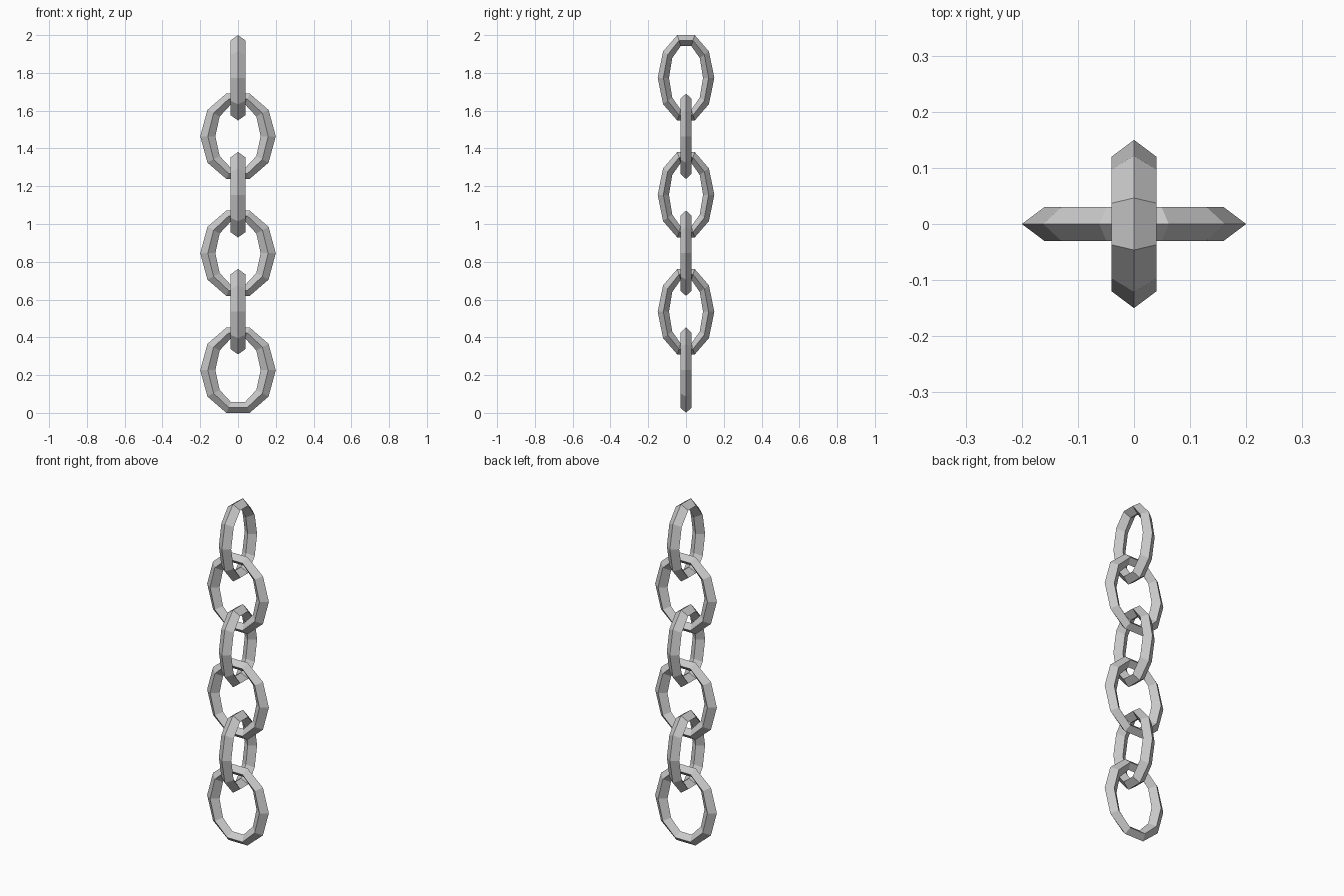
import bpy
from math import cos, sin, tau

if "Cube" in bpy.data.objects:
    bpy.data.objects.remove(bpy.data.objects["Cube"])

LINKS, SEGMENTS, SIDES = 6, 10, 4
HALF_HEIGHT = 0.226
PITCH = (2.0 - 2 * HALF_HEIGHT) / (LINKS - 1)
TUBE_Z = 0.03                                        # tube half thickness, vertical
RING_Z = HALF_HEIGHT / sin(tau / 5) - TUBE_Z         # ring centre-line half height


def make_link(name, across_y, z):
    """Oval ten-sided ring with a diamond cross-section."""
    ring, tube, depth = (0.12, 0.03, 0.04) if across_y else (0.16, 0.04, 0.03)
    verts, faces = [], []
    for i in range(SEGMENTS):
        a = tau * i / SEGMENTS
        for j in range(SIDES):
            b = tau * j / SIDES
            u = (ring + tube * cos(b)) * cos(a)
            w = (RING_Z + TUBE_Z * cos(b)) * sin(a) + z
            d = depth * sin(b)
            # quarter turn about z for the links lying across y
            verts.append((d, u, w) if across_y else (u, -d, w))
            n, k = (i + 1) % SEGMENTS, (j + 1) % SIDES
            quad = (i * SIDES + j, n * SIDES + j, n * SIDES + k, i * SIDES + k)
            faces.append(quad[::-1])
    mesh = bpy.data.meshes.new(name)
    mesh.from_pydata(verts, [], faces)
    # make normals point outwards
    import bmesh
    bm = bmesh.new()
    bm.from_mesh(mesh)
    bmesh.ops.recalc_face_normals(bm, faces=bm.faces)
    bm.to_mesh(mesh)
    bm.free()
    bpy.context.collection.objects.link(bpy.data.objects.new(name, mesh))


# Chain of alternating links, bottom to top
for n in range(LINKS):
    make_link(f"chain_link_{n + 1}", n % 2 == 1, HALF_HEIGHT + PITCH * n)
